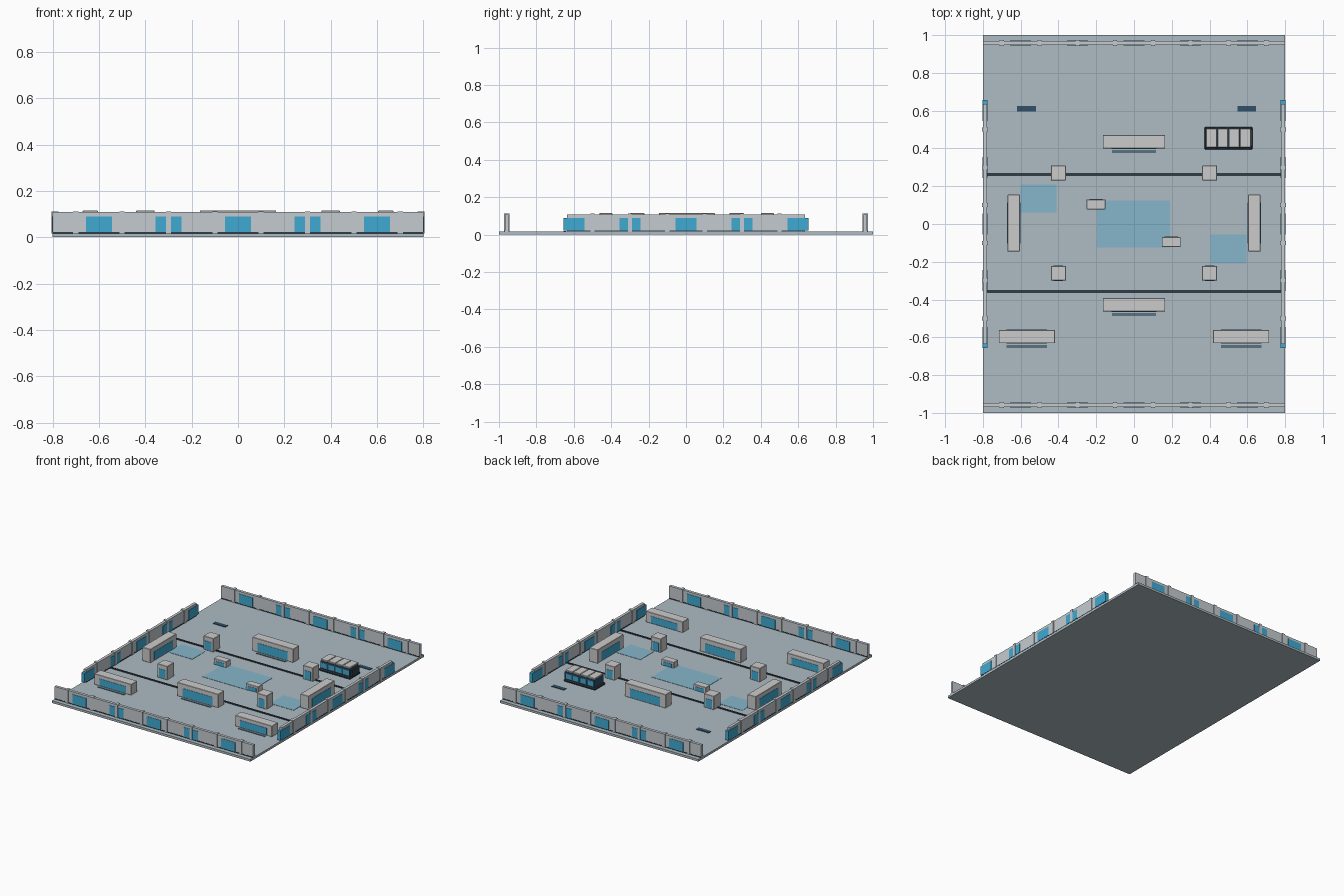
import bpy

if "Cube" in bpy.data.objects:
    bpy.data.objects.remove(bpy.data.objects["Cube"])


def mat(name, r, g, b):
    m = bpy.data.materials.new(name)
    m.diffuse_color = (r, g, b, 1)
    m.use_nodes = True
    m.node_tree.nodes["Principled BSDF"].inputs["Base Color"].default_value = m.diffuse_color
    return m


FLOOR = mat("floor_grey", 0.42, 0.50, 0.55)
WALL = mat("wall_grey", 0.56, 0.60, 0.63)
PALE = mat("pale_grey", 0.68, 0.69, 0.70)
BLUE = mat("window_blue", 0.05, 0.40, 0.65)
PATCH = mat("patch_blue", 0.24, 0.47, 0.60)
DARK = mat("dark_trim", 0.03, 0.045, 0.06)
NAVY = mat("navy", 0.03, 0.08, 0.14)
SLATE = mat("slate", 0.10, 0.17, 0.22)

F = 0.016  # floor top


def box(name, x, y, z, m, bevel=0):
    """Box from (min, max) pairs per axis."""
    bpy.ops.mesh.primitive_cube_add(
        size=1, location=[(a + b) / 2 for a, b in (x, y, z)])
    o = bpy.context.object
    o.name = name
    o.scale = [b - a for a, b in (x, y, z)]
    bpy.ops.object.transform_apply(location=False, rotation=False, scale=True)
    o.data.materials.append(m)
    if bevel:
        b = o.modifiers.new("bevel", "BEVEL")
        b.width, b.segments = bevel, 1
    return o


def mid(c, w):
    return (c - w / 2, c + w / 2)


# floor slab
box("floor", (-0.8, 0.8), (-1, 1), (0, F), FLOOR)


# perimeter wall: panel, skirting, posts and windows along one axis
def wall(name, axis, offset, half, posts):
    def part(label, along, thick, z, m):
        across = mid(offset, thick)
        x, y = (along, across) if axis == "x" else (across, along)
        box(f"{name}_{label}", x, y, z, m)
    part("panel", (-half, half), 0.02, (F, 0.108), WALL)
    part("skirting", (-half, half), 0.023, (F, 0.022), DARK)
    for p in posts:
        part("post", mid(p, 0.022), 0.03, (F, 0.112), WALL)
    for c in (-0.6, -0.3, 0, 0.3, 0.6):
        part("window", mid(c, 0.112), 0.025, (0.022, 0.09), BLUE)


LONG = [-0.7 + 0.2 * i for i in range(8)]
for s, fb, lr in ((-1, "front", "left"), (1, "back", "right")):
    wall(fb + "_wall", "x", s * 0.958, 0.8, LONG)
    wall(lr + "_wall", "y", s * 0.789, 0.635, LONG[1:-1])

# dark floor channels
for y in (0.262, -0.357):
    box("floor_channel", (-0.78, 0.78), mid(y, 0.014), (F, F + 0.005), DARK)

# painted floor patches
for x, y in (((-0.197, 0.19), (-0.125, 0.125)),
             ((-0.6, -0.41), (0.06, 0.21)),
             ((0.405, 0.595), (-0.21, -0.055))):
    box("floor_patch", x, y, (F, F + 0.002), PATCH)

# floor vents
for x in (-0.57, 0.597):
    box("floor_vent", mid(x, 0.1), mid(0.61, 0.03), (F, F + 0.004), NAVY)


# cover block with a blue band showing on its long faces
def cover(name, cx, cy, w, d, top, band, along="x"):
    x, y = mid(cx, w), mid(cy, d)
    box(name, x, y, (F, top), PALE, 0.002)
    bx, by = (band, d + 0.004) if along == "x" else (w + 0.004, band)
    h = top - F
    box(name + "_panel", mid(cx, bx), mid(cy, by),
        (F + 0.06 * h, F + 0.68 * h), BLUE)


def strip(cx, cy, w):
    box("barrier_floor_strip", mid(cx, w), mid(cy, 0.015),
        (F, F + 0.003), SLATE)


# long barriers
cover("back_barrier", 0, 0.435, 0.33, 0.07, 0.115, 0.24)
strip(0, 0.384, 0.235)
cover("front_barrier", 0, -0.428, 0.33, 0.07, 0.115, 0.24)
strip(0, -0.48, 0.235)
for s in (-1, 1):
    cover("corner_barrier", s * 0.567, -0.596, 0.297, 0.07, 0.095, 0.215)
    strip(s * 0.567, -0.648, 0.215)
    cover("side_barrier", s * 0.637, 0.005, 0.066, 0.3, 0.115, 0.215, "y")
    # square pillars
    for y in (0.27, -0.261):
        cover("pillar", s * 0.4, y, 0.08, 0.077, 0.115, 0.05)

# low crates
cover("left_crate", -0.201, 0.104, 0.1, 0.052, 0.06, 0.07)
cover("right_crate", 0.197, -0.095, 0.1, 0.052, 0.06, 0.07)

# ribbed container on a dark base
box("container_base", (0.372, 0.628), (0.394, 0.514), (F, 0.034), DARK, 0.006)
box("container_body", (0.382, 0.618), (0.403, 0.507), (0.034, 0.088), NAVY)
box("container_end_trim", (0.612, 0.63), (0.41, 0.5), (0.034, 0.08), DARK)
for i in range(4):
    c = 0.41 + 0.06 * i
    box("container_roof_panel", mid(c, 0.056), (0.405, 0.505),
        (0.088, 0.1), PALE, 0.002)
    box("container_side_panel", mid(c, 0.045), (0.400, 0.510),
        (0.042, 0.078), BLUE)
